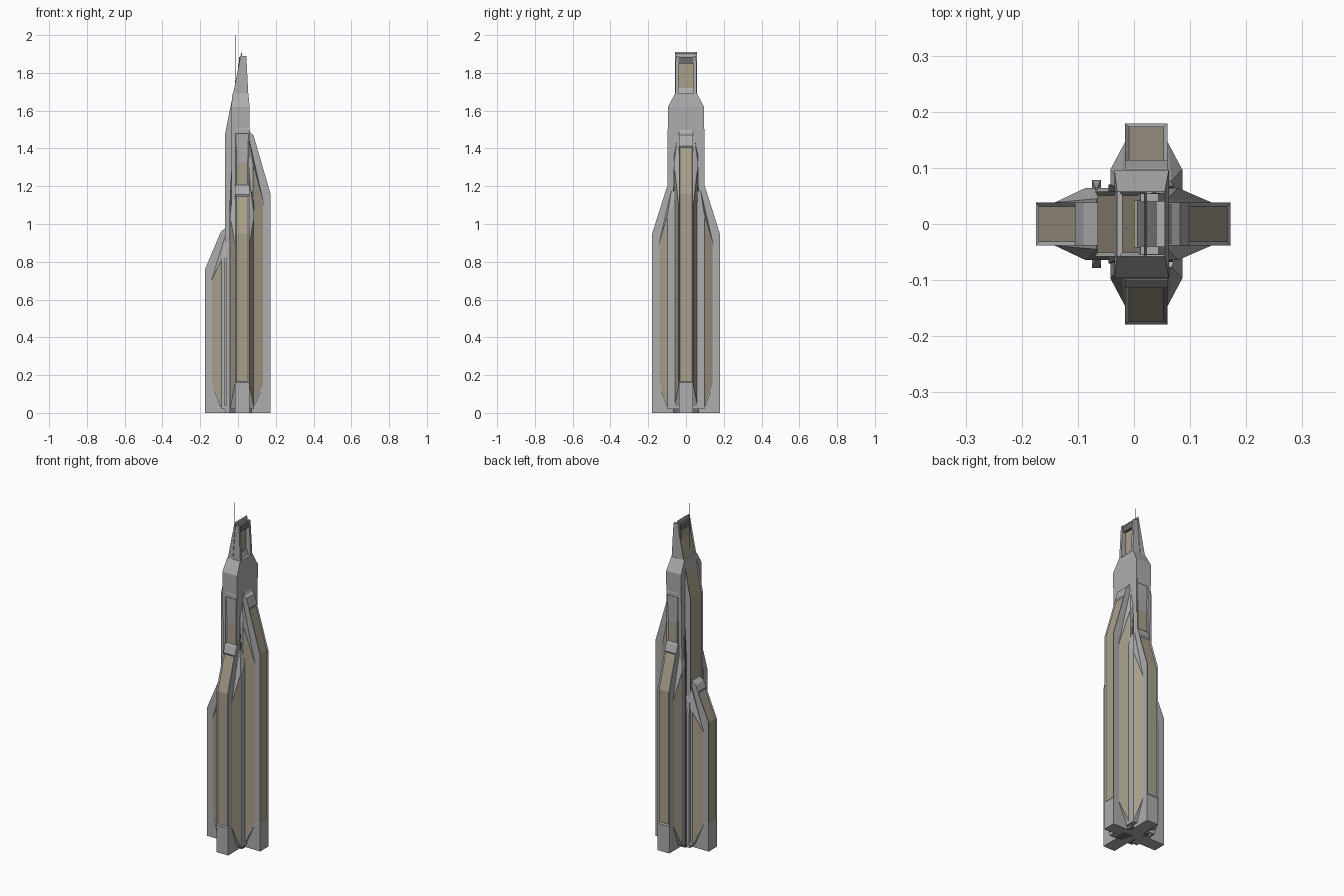
import bpy, bmesh
from math import radians
from mathutils import Matrix, Vector

cube = bpy.data.objects.get("Cube")
if cube:
    bpy.data.objects.remove(cube)


def material(name, rgb):
    m = bpy.data.materials.new(name)
    m.use_nodes = True
    m.diffuse_color = (*rgb, 1)
    m.node_tree.nodes["Principled BSDF"].inputs["Base Color"].default_value = (*rgb, 1)
    return m


MATS = [material("grey stone", (0.42, 0.42, 0.43)),
        material("tan panel", (0.40, 0.35, 0.26)),
        material("dark grey trim", (0.15, 0.15, 0.16))]
CX = 0.022  # centre line of the front and back arms


def finish(name, bm, turn=0, shift=(0, 0), base=0):
    bmesh.ops.recalc_face_normals(bm, faces=bm.faces)
    bm.transform(Matrix.Translation((*shift, 0)) @ Matrix.Rotation(radians(turn), 4, "Z"))
    me = bpy.data.meshes.new(name)
    bm.to_mesh(me)
    bm.free()
    for m in MATS:
        me.materials.append(m)
    if base:
        for p in me.polygons:
            p.material_index = base
    ob = bpy.data.objects.new(name, me)
    bpy.context.collection.objects.link(ob)
    return ob


def recess(bm, faces, rim=0.007, depth=0.005):
    bm.normal_update()
    bmesh.ops.inset_region(bm, faces=faces, thickness=rim, depth=-depth,
                           use_even_offset=True, use_boundary=True)
    for f in faces:
        f.material_index = 1


def fin(name, half, profile, panels, turn=0, shift=(0, 0)):
    """Extrude a (u, z) outline sideways; the listed edges get a sunken tan panel."""
    bm = bmesh.new()
    sides = [[bm.verts.new((u, s * half, z)) for u, z in profile] for s in (-1, 1)]
    bm.faces.new(sides[0])
    bm.faces.new(sides[1][::-1])
    n = len(profile)
    strips = []
    for i in range(n):
        j = (i + 1) % n
        strips.append(bm.faces.new((sides[0][i], sides[1][i], sides[1][j], sides[0][j])))
    bmesh.ops.recalc_face_normals(bm, faces=bm.faces)
    recess(bm, [strips[i] for i in panels])
    return finish(name, bm, turn, shift)


def hull(name, points, turn=0, shift=(0, 0), panel_side=False, base=0):
    """Convex block; optional sunken tan panels on its upright flanks."""
    bm = bmesh.new()
    for p in points:
        bm.verts.new(p)
    bmesh.ops.convex_hull(bm, input=bm.verts)
    bmesh.ops.dissolve_limit(bm, angle_limit=radians(1), verts=bm.verts, edges=bm.edges)
    bm.normal_update()
    if panel_side:
        flanks = [f for f in bm.faces if abs(f.normal.z) < 0.02
                  and abs(f.normal.y) > 0.5 and abs(f.normal.x) > 0.2]
        for f in flanks:
            recess(bm, [f], 0.004, 0.002)
    return finish(name, bm, turn, shift, base)


def box(x, y, z):
    return [(a, b, c) for a in x for b in y for c in z]


def rings(*levels):
    """Points of stacked rectangles: (x0, x1, half depth, z)."""
    return [(x, y, z) for x0, x1, h, z in levels for x in (x0, x1) for y in (-h, h)]


# Four arms: direction, reach, shoulder height, inner reach, top height, shift
ARMS = [("right", 180, 0.175, 0.76, 0.09, 0.96, (0, 0)),
        ("left", 0, 0.172, 1.16, 0.082, 1.47, (0, 0)),
        ("front", -90, 0.179, 0.95, 0.1, 1.20, (CX, 0)),
        ("back", 90, 0.179, 0.95, 0.1, 1.20, (CX, 0))]
for name, turn, out, shoulder, inner, top, shift in ARMS:
    def slope(t):
        return (out + (inner - out) * t, shoulder + (top - shoulder) * t)
    fin(name + "_arm", 0.038,
        [(0, 0), (out, 0), (out, 0.16), (out, shoulder), slope(0.82), slope(1),
         (inner - 0.025, top + 0.02), (0, top + 0.02)], (2, 3), turn, shift)
    # flaring flanks beside the arm
    u1, u0, wide = out - 0.034, inner - 0.003, 0.064
    peak = top - 0.15
    pts = []
    for s in (-1, 1):
        pts += [(u1, s * 0.0385, 0.15), (u1, s * 0.0385, shoulder - 0.06),
                (u0, s * wide, 0.02), (u0, s * wide, peak),
                (0.03, s * wide, 0.02), (0.03, s * wide, peak + 0.1),
                (u0 - 0.02, s * 0.045, peak + 0.13)]
    hull(name + "_flank", pts, turn, shift, panel_side=True)

# Central core
hull("core", rings((-0.045, 0.075, 0.07, 0.0), (-0.045, 0.075, 0.07, 1.1),
                   (-0.035, 0.06, 0.065, 1.3)), base=2)

# Slim pilasters in the inner corners, with pointed tops
for side, y in (("front", -1), ("back", 1)):
    for hand, x, top in (("right", -0.067, 0.8), ("left", 0.077, 1.02)):
        hull(side + "_" + hand + "_pilaster",
             box((x - 0.008, x + 0.008), (y * 0.06, y * 0.078), (0.04, top))
             + [(x, y * 0.06, top + 0.07)])

# Upper block with chamfered shoulders
hull("upper_block", rings((-0.035, 0.055, 0.086, 1.0), (-0.035, 0.055, 0.086, 1.5),
                          (-0.035, 0.062, 0.096, 1.54), (-0.035, 0.062, 0.096, 1.62),
                          (-0.03, 0.055, 0.058, 1.69)))
for name, turn in (("front", -90), ("back", 90)):
    fin(name + "_upper_bay", 0.036,
        [(0, 1.1), (0.097, 1.1), (0.097, 1.2), (0.097, 1.48), (0.097, 1.5), (0.08, 1.58), (0, 1.58)],
        (2,), turn, (CX, 0))

# Bay above the tall left arm
hull("left_upper_bay", rings((0, 0.075, 0.036, 1.2), (0, 0.072, 0.036, 1.47),
                             (0, 0.06, 0.034, 1.5)))

# Tall spine with the long sloping roof panel
fin("spine", 0.058, [(0.0, 0), (0.068, 0), (0.07, 0.8), (0.07, 1.47), (-0.018, 1.91),
                     (-0.022, 1.89), (0.0, 1.6)], (2, 3), 180)

# Crown: side cheeks, recessed panel and cap
for name, s in (("front", -1), ("back", 1)):
    hull(name + "_crown_cheek",
         box((-0.005, 0.055), (s * 0.04, s * 0.056), (1.6, 1.68))
         + box((0.012, 0.044), (s * 0.04, s * 0.054), (1.89,)))
crown = hull("crown_panel", box((0.0, 0.025), (-0.042, 0.042), (1.6, 1.85)), base=1)
hull("crown_cap", box((0.005, 0.04), (-0.042, 0.042), (1.85, 1.885)), base=2)
hull("crown_sill", rings((0, 0.052, 0.042, 1.65), (0, 0.03, 0.042, 1.72)))

# Mast
bm = bmesh.new()
bmesh.ops.create_cone(bm, cap_ends=True, segments=6, radius1=0.0012, radius2=0.0008, depth=0.28,
                      matrix=Matrix.Translation(Vector((-0.015, -0.008, 1.86))))
finish("mast", bm, base=2)
